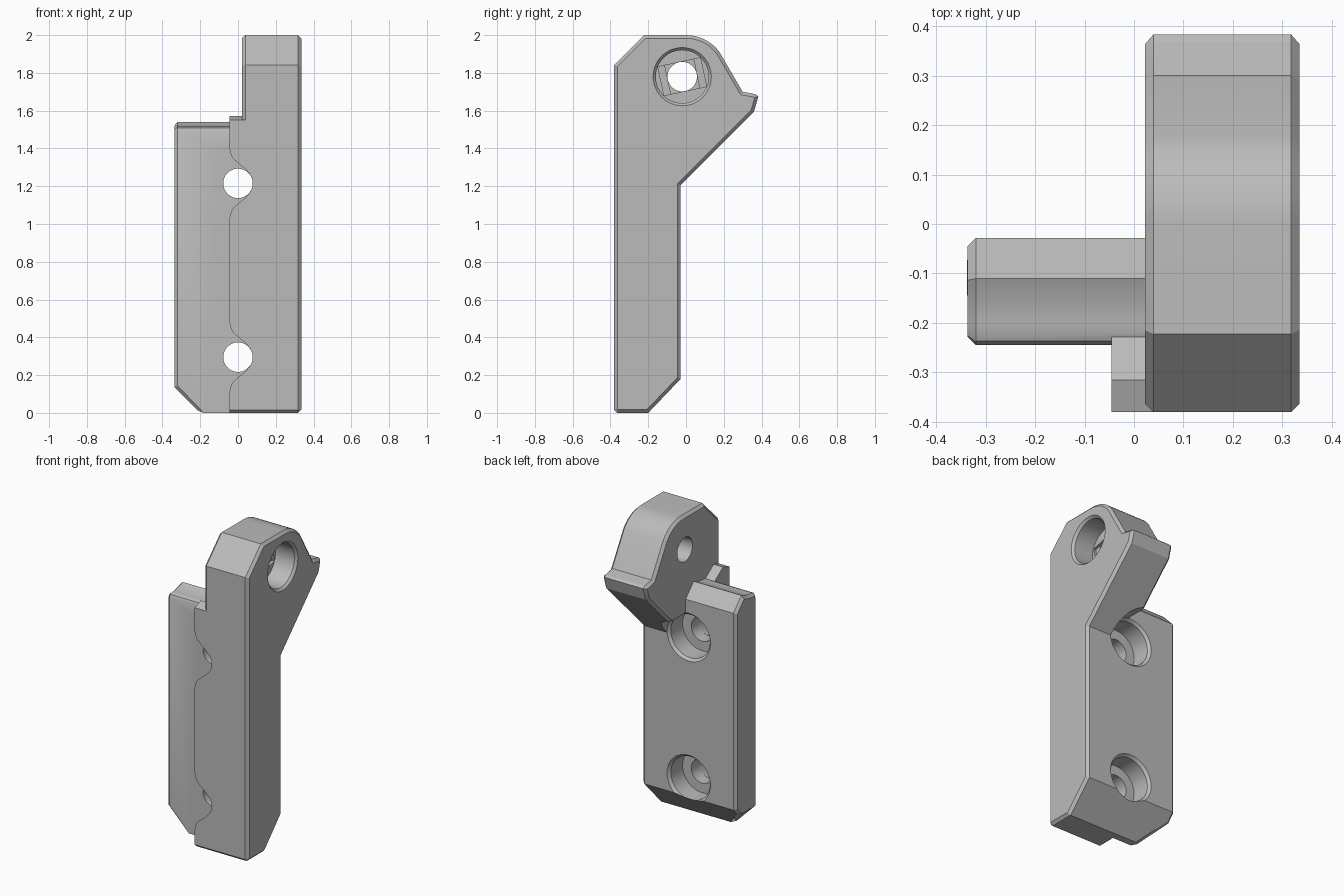
import bpy, bmesh
from math import sin, cos, radians, pi
from mathutils import Matrix, Vector

if "Cube" in bpy.data.objects:
    bpy.data.objects.remove(bpy.data.objects["Cube"])

grey = bpy.data.materials.new("plain grey")
grey.use_nodes = True
COLOUR = (0.5, 0.5, 0.5, 1)
grey.diffuse_color = COLOUR
grey.node_tree.nodes["Principled BSDF"].inputs["Base Color"].default_value = COLOUR


def finish(name, bm):
    bmesh.ops.recalc_face_normals(bm, faces=bm.faces)
    mesh = bpy.data.meshes.new(name)
    bm.to_mesh(mesh)
    bm.free()
    mesh.materials.append(grey)
    ob = bpy.data.objects.new(name, mesh)
    bpy.context.collection.objects.link(ob)
    return ob


def prism(points, axis, start, end):
    """Extrude a (y, z) profile along x, or an (x, z) profile along y."""
    bm = bmesh.new()
    place = (lambda u, v: (start, u, v)) if axis == "x" else (lambda u, v: (u, start, v))
    face = bm.faces.new([bm.verts.new(place(u, v)) for u, v in points])
    grown = bmesh.ops.extrude_face_region(bm, geom=[face])["geom"]
    shift = Vector((end - start, 0, 0)) if axis == "x" else Vector((0, end - start, 0))
    bmesh.ops.translate(bm, vec=shift, verts=[g for g in grown if isinstance(g, bmesh.types.BMVert)])
    bmesh.ops.recalc_face_normals(bm, faces=bm.faces)
    return bm


def chamfer_sides(bm, is_side, size=0.017):
    """Chamfer the edges where a side face meets a face of the profile."""
    bm.normal_update()
    edges = [e for e in bm.edges if sum(is_side(f.normal.x) for f in e.link_faces) == 1]
    bmesh.ops.bevel(bm, geom=edges, offset=size, segments=1, affect="EDGES", profile=0.5)


def lathe(name, profile, axis, centre, sides=64):
    """Stepped round cutter from (position along axis, radius) pairs."""
    bm = bmesh.new()
    rings = []
    for pos, r in profile:
        ring = []
        for i in range(sides):
            a = 2 * pi * i / sides
            u, v = r * cos(a), r * sin(a)
            co = (pos, u, v) if axis == "x" else (u, pos, v)
            ring.append(bm.verts.new(Vector(co) + Vector(centre)))
        rings.append(ring)
    for a, b in zip(rings, rings[1:]):
        for i in range(sides):
            j = (i + 1) % sides
            bm.faces.new((a[i], a[j], b[j], b[i]))
    bm.faces.new(rings[0])
    bm.faces.new(rings[-1])
    return finish(name, bm)


def combine(target, tool, operation):
    mod = target.modifiers.new(operation, "BOOLEAN")
    mod.operation, mod.solver, mod.object = operation, "EXACT", tool
    bpy.context.view_layer.objects.active = target
    bpy.ops.object.modifier_apply(modifier=mod.name)
    bpy.data.objects.remove(tool)


BACK, FRONT, STEP = -0.028, -0.38, -0.245
PIVOT = (0, -0.02, 1.78)
SCREWS = (0.295, 1.215)

# Upright arm with a rounded head and a lip at the back
arc = [(0.22 * sin(radians(a)), 1.78 + 0.22 * cos(radians(a))) for a in range(0, 58, 6)]
arm_profile = [(FRONT, 0.015), (-0.365, 0), (-0.2, 0), (BACK, 0.18), (BACK, 1.205), (0.36, 1.595),
               (0.383, 1.675), (0.368, 1.687), (0.3, 1.7)] + arc[::-1] + [(-0.222, 2), (FRONT, 1.842)]
bm = prism(arm_profile, "x", 0.022, 0.335)
chamfer_sides(bm, lambda nx: abs(nx) > 0.5)
bracket = finish("bracket", bm)

# Raised front strip beside the arm
strip = finish("front_strip", prism(
    [(FRONT, 0.015), (-0.365, 0), (-0.2, 0), (-0.2, 1.5), (-0.22, 1.505), (-0.315, 1.572), (FRONT, 1.55)],
    "x", -0.045, 0.1))

# Mounting plate with a shallow hollow along the top and one cut corner
hollow = [(-0.11 - 0.11 * t / 6, 1.515 + 0.025 * (1 - t / 6) ** 2) for t in range(7)]
plate_profile = [(STEP, 0), (-0.2, 0), (BACK, 0.18), (BACK, 1.455)] + hollow + [(-0.237, 1.508), (STEP, 1.49)]
bm = prism(plate_profile, "x", -0.337, 0.1)
bmesh.ops.bisect_plane(bm, geom=bm.verts[:] + bm.edges[:] + bm.faces[:], plane_co=(-0.2, 0, 0),
                       plane_no=(-1, 0, -1), clear_outer=True)
bmesh.ops.holes_fill(bm, edges=[e for e in bm.edges if e.is_boundary])
bmesh.ops.recalc_face_normals(bm, faces=bm.faces)
chamfer_sides(bm, lambda nx: nx < -0.5)
plate = finish("mounting_plate", bm)

combine(bracket, strip, "UNION")
combine(bracket, plate, "UNION")

# Wavy reliefs and stepped screw holes
wave = [(-0.045, 0.19), (-0.042, 0.165), (-0.032, 0.14), (-0.015, 0.12), (0.04, 0.075), (0.065, 0.045), (0.075, 0.015)]
for z in SCREWS:
    side = [(x, z + h) for x, h in wave] + [(x, z - h) for x, h in wave[::-1]]
    relief = [(-0.1, z + 0.19)] + side + [(-0.1, z - 0.19)]
    combine(bracket, finish("relief", prism(relief, "y", -0.5, STEP)), "DIFFERENCE")
    combine(bracket, lathe("screw_hole", [(-1, 0.078), (-0.165, 0.078), (-0.165, 0.14), (BACK - 0.017, 0.14),
                                          (BACK, 0.155), (1, 0.155)], "y", (0, 0, z)), "DIFFERENCE")

# Pivot hole with a counterbore and two stepped pockets in its floor
combine(bracket, lathe("pivot_hole", [(-1, 0.078), (0.185, 0.078), (0.185, 0.14), (0.32, 0.14),
                                      (0.336, 0.155), (1, 0.155)], "x", PIVOT), "DIFFERENCE")
turn = Matrix.Rotation(radians(12), 2)
for length, depth in ((0.115, 0.168), (0.078, 0.15)):
    corners = [turn @ Vector((sy * length, sz * 0.078)) for sy, sz in ((-1, -1), (1, -1), (1, 1), (-1, 1))]
    pocket = [(c.x + PIVOT[1], c.y + PIVOT[2]) for c in corners]
    combine(bracket, finish("pocket", prism(pocket, "x", depth, 0.2)), "DIFFERENCE")

bpy.ops.object.select_all(action="DESELECT")
bracket.select_set(True)
bpy.context.view_layer.objects.active = bracket
bpy.ops.object.shade_smooth_by_angle(angle=radians(25))
